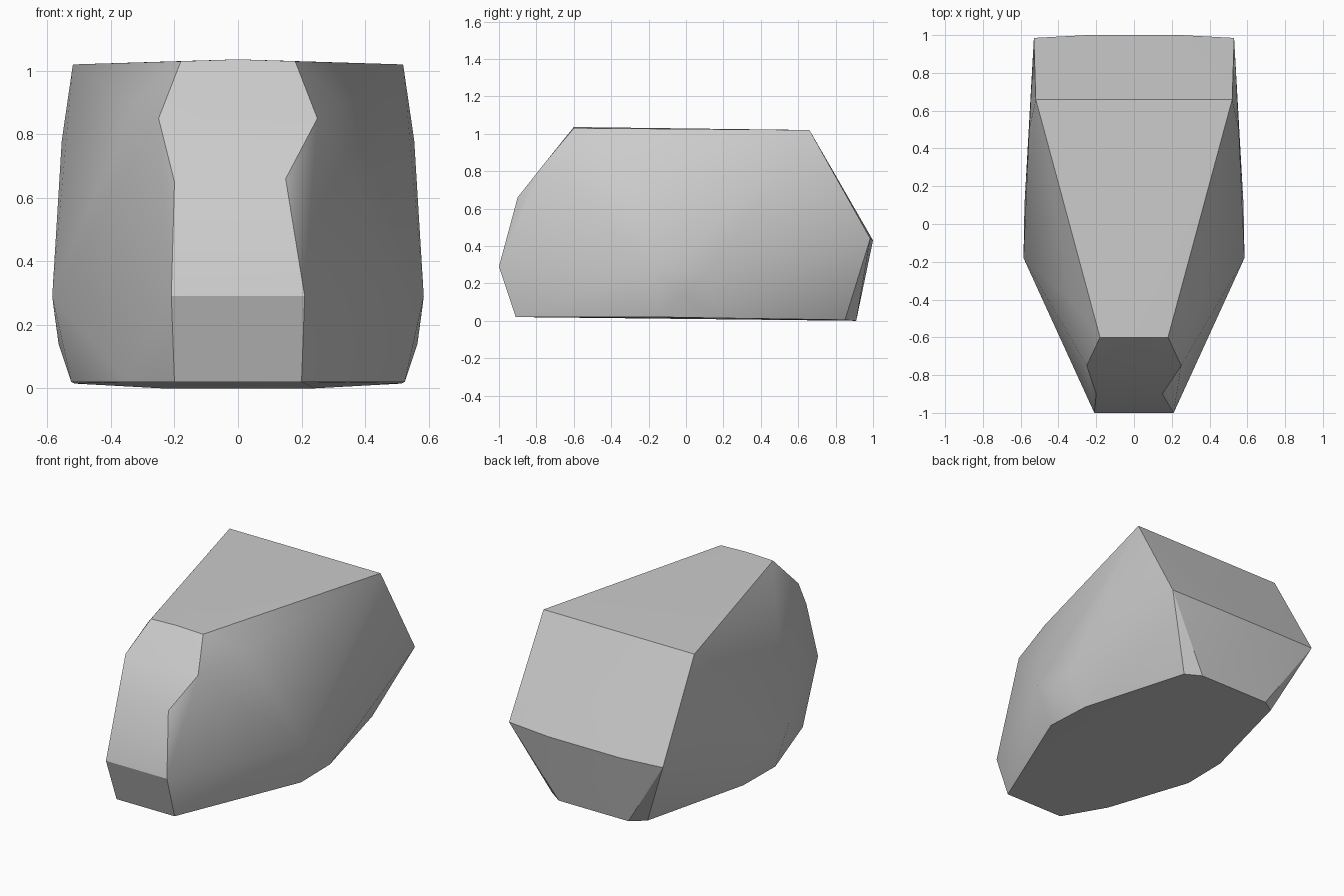
import bpy
import bmesh
import math

cube = bpy.data.objects.get("Cube")
if cube:
    bpy.data.objects.remove(cube, do_unlink=True)

# Single stone grey
stone = bpy.data.materials.new("stone_grey")
stone.use_nodes = True
grey = (0.6, 0.6, 0.6, 1)
stone.diffuse_color = grey
bsdf = next(n for n in stone.node_tree.nodes if n.type == "BSDF_PRINCIPLED")
bsdf.inputs["Base Color"].default_value = grey
bsdf.inputs["Roughness"].default_value = 0.8

# Corners on the left half, mirrored to the right
top = [(0.18, -0.6, 1.03), (0.52, 0.66, 1.02)]
nose = [(0.25, -0.75, 0.85), (0.21, -1, 0.29), (0.2, -0.91, 0.02)]
flank = [(0.33, -0.41, 0.9), (0.585, -0.18, 0.29), (0.555, 0.5, 0.78),
         (0.58, 0.1, 0.25), (0.565, -0.02, 0.14)]
base = [(0.525, -0.13, 0.02), (0.515, 0.17, 0.015),
        (0.33, 0.85, 0.005), (0.24, 0.91, 0)]
back = [(0.53, 0.985, 0.44), (0.25, 1, 0.43)]
corners = [(side * x, y, z) for side in (1, -1)
           for x, y, z in top + nose + flank + base + back]

# Uneven chips that differ between the two sides
corners += [(0.15, -0.9, 0.66), (-0.2, -0.9, 0.65),
            (-0.35, -0.65, 0.02), (0, -0.6, 1.036)]

# Wrap the corners in a faceted hull
bm = bmesh.new()
for corner in corners:
    bm.verts.new(corner)
hull = bmesh.ops.convex_hull(bm, input=bm.verts[:])
loose = [v for v in bm.verts if not v.link_faces]
bmesh.ops.delete(bm, geom=loose, context="VERTS")
bmesh.ops.recalc_face_normals(bm, faces=bm.faces[:])
mesh = bpy.data.meshes.new("boulder")
bm.to_mesh(mesh)
bm.free()
mesh.materials.append(stone)

boulder = bpy.data.objects.new("boulder", mesh)
bpy.context.collection.objects.link(boulder)
bpy.ops.object.select_all(action="DESELECT")
boulder.select_set(True)
bpy.context.view_layer.objects.active = boulder
bpy.ops.object.shade_smooth_by_angle(angle=math.radians(30))
